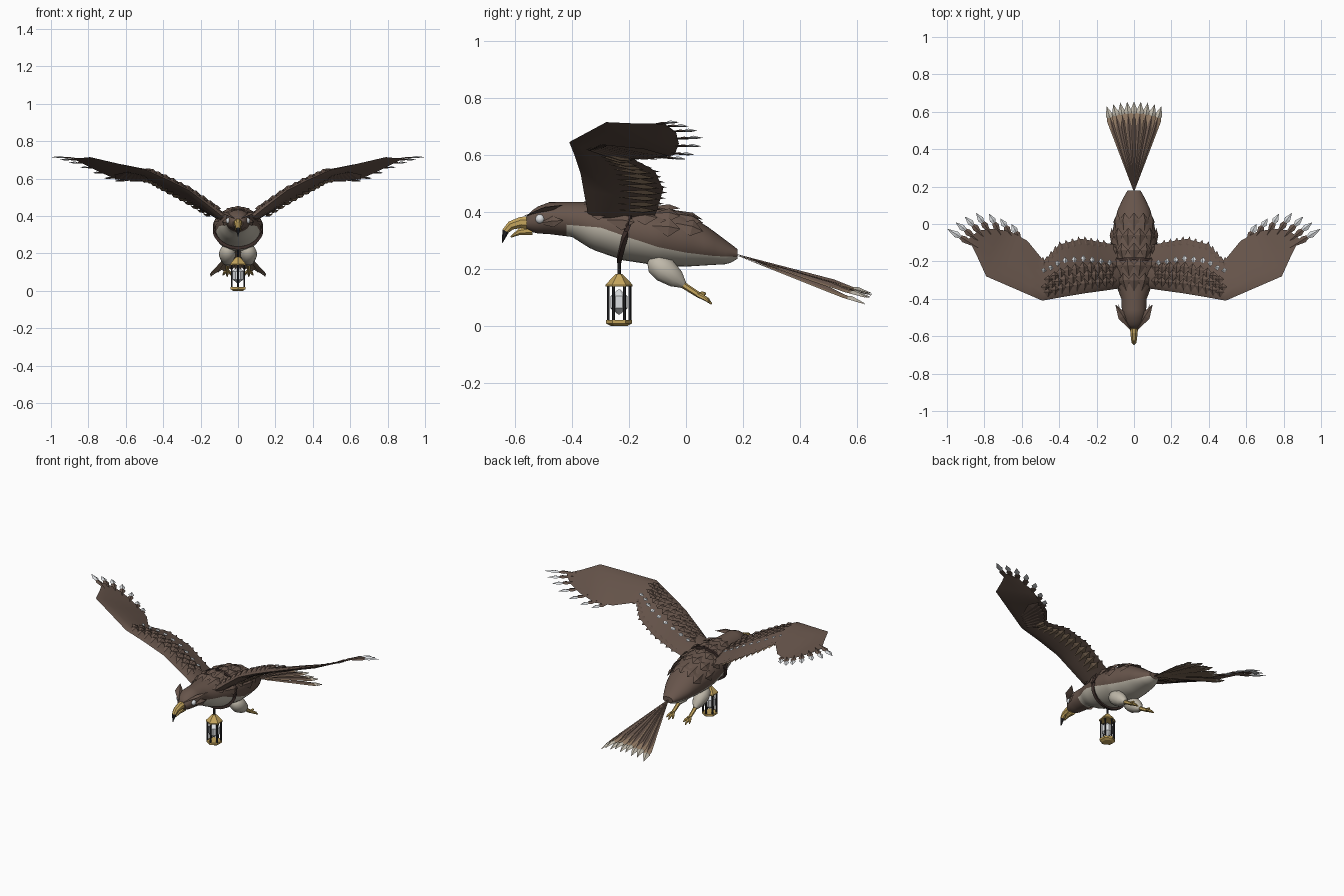
import bpy, bmesh, math
from mathutils import Vector as V, Matrix

if "Cube" in bpy.data.objects:
    bpy.data.objects.remove(bpy.data.objects["Cube"])

COLOURS = {"brown": (.135, .09, .07), "tan": (.27, .185, .12), "cream": (.52, .48, .40),
           "white": (.72, .74, .76), "gold": (.56, .38, .11), "black": (.022, .022, .025),
           "leather": (.05, .03, .026)}
NAMES = list(COLOURS)
BROWN, TAN, CREAM, WHITE, GOLD, BLACK, LEATHER = range(7)
for n, c in COLOURS.items():
    bpy.data.materials.new(n).diffuse_color = (*c, 1)


def finish(bm, name, mirror=False, smooth=None):
    bmesh.ops.recalc_face_normals(bm, faces=bm.faces)
    me = bpy.data.meshes.new(name)
    bm.to_mesh(me)
    bm.free()
    for n in NAMES:
        me.materials.append(bpy.data.materials[n])
    ob = bpy.data.objects.new(name, me)
    bpy.context.collection.objects.link(ob)
    if smooth:
        bpy.ops.object.select_all(action='DESELECT')
        ob.select_set(True)
        bpy.context.view_layer.objects.active = ob
        bpy.ops.object.shade_smooth_by_angle(angle=math.radians(smooth))
    if mirror:
        ob.modifiers.new("mirror", 'MIRROR').use_mirror_merge = False
    return ob


def loft(bm, rings, mat, cap=True):
    """Skin closed rings; mat is an index or a rule (ring, segment) -> index."""
    vs = [[bm.verts.new(p) for p in r] for r in rings]
    n = len(vs[0])
    for i in range(len(vs) - 1):
        for j in range(n):
            k = (j + 1) % n
            f = bm.faces.new((vs[i][j], vs[i][k], vs[i + 1][k], vs[i + 1][j]))
            f.material_index = mat(i, j) if callable(mat) else mat
    if cap:
        for i, r in ((0, vs[0]), (len(vs) - 2, vs[-1])):
            bm.faces.new(r).material_index = mat(i, 0) if callable(mat) else mat


def tube(bm, path, radii, mat, n=8):
    path = [V(p) for p in path]
    rings = []
    for i, p in enumerate(path):
        d = path[min(i + 1, len(path) - 1)] - path[max(i - 1, 0)]
        q = d.to_track_quat('Z', 'Y')
        rings.append([p + q @ V((radii[i] * math.cos(t), radii[i] * math.sin(t), 0))
                      for t in (math.tau * (k + .5) / n for k in range(n))])
    loft(bm, rings, mat)


def feather(bm, base, tip, up, w, h, mat, wide=.6):
    """Kite-shaped vane with a raised ridge."""
    base, tip, up = V(base), V(tip), V(up)
    d = tip - base
    s = d.cross(up).normalized()
    n = s.cross(d).normalized()
    m = base + d * wide
    b, l, t, r, hi, lo = [bm.verts.new(p) for p in
                          (base, m - s * w, tip, m + s * w, m + n * h, m - n * h * .3)]
    for c in (hi, lo):
        for e in ((b, l), (l, t), (t, r), (r, b)):
            bm.faces.new((*e, c)).material_index = mat


def interp(table, x):
    x = min(max(x, table[0][0]), table[-1][0])
    for a, b in zip(table, table[1:]):
        if x <= b[0]:
            t = (x - a[0]) / (b[0] - a[0])
            return [p + (q - p) * t for p, q in zip(a[1:], b[1:])]


# body: y, top, bottom, half width
BODY = [(-.56, .385, .338, .028), (-.53, .415, .325, .05), (-.48, .434, .322, .064),
        (-.40, .435, .312, .068), (-.33, .435, .268, .095), (-.22, .435, .23, .12),
        (-.10, .42, .212, .125), (0, .397, .208, .108), (.08, .345, .213, .086),
        (.15, .293, .217, .052), (.18, .27, .235, .034)]
BELLY = [(-.42, .355), (-.3, .345), (-.2, .31), (-.1, .277), (0, .257), (.1, .245), (.18, .242)]


def body(y, a, grow=0):
    top, bot, hw = interp(BODY, y)
    return V(((hw + grow) * math.sin(a), y, (top + bot) / 2 + ((top - bot) / 2 + grow) * math.cos(a)))


ys = [-.56 + .02 * i for i in range(38)]
rings = []
for y in ys:
    top, bot, hw = interp(BODY, y)
    c = (interp(BELLY, y)[0] - (top + bot) / 2) / ((top - bot) / 2)
    b = math.acos(max(-.9, min(.6, c)))
    angs = [-b + 2 * b * i / 20 for i in range(20)] + [b + (math.tau - 2 * b) * i / 12 for i in range(12)]
    rings.append([body(y, a) for a in angs])
bm = bmesh.new()
loft(bm, rings, lambda i, j: CREAM if j >= 20 and ys[i] > -.43 else BROWN)
finish(bm, "body", smooth=50)

# overlapping back feathers
bm = bmesh.new()
for row in range(5):
    y = -.36 + .08 * row
    count = 6 if row % 2 else 5
    for k in range(count):
        a = (k - (count - 1) / 2) * .5
        out = V((math.sin(a), 0, math.cos(a)))
        feather(bm, body(y, a), body(y + .1, a, .014), out, .034, .012, BROWN)
finish(bm, "back_feathers")

# head details
bm = bmesh.new()
feather(bm, (.015, -.57, .385), (.10, -.43, .425), (-.3, 0, 1), .026, .012, BROWN, .55)
feather(bm, (.05, -.52, .36), (.085, -.43, .37), (1, -.3, .2), .02, .01, BROWN)
finish(bm, "brow_feathers", mirror=True)
bm = bmesh.new()
bmesh.ops.create_icosphere(bm, subdivisions=2, radius=.017, matrix=Matrix.Translation((.049, -.512, .375)))
for f in bm.faces:
    f.material_index = WHITE
finish(bm, "eye", mirror=True, smooth=40)
bm = bmesh.new()
tube(bm, [(0, -.54, .362), (0, -.58, .363), (0, -.615, .352), (0, -.633, .333), (0, -.645, .292)],
     [.026, .021, .017, .013, .002], lambda i, j: BLACK if i == 3 else GOLD)
tube(bm, [(0, -.54, .335), (0, -.585, .33), (0, -.615, .312)], [.018, .012, .003], GOLD)
finish(bm, "beak")

# wing: leading and trailing edge points from shoulder to tip
WING = [((.05, -.34, .37), (.05, -.12, .36)), ((.15, -.355, .45), (.16, -.10, .41)),
        ((.26, -.37, .535), (.28, -.08, .48)), ((.38, -.39, .595), (.40, -.11, .545)),
        ((.49, -.41, .645), (.48, -.20, .59)), ((.64, -.345, .68), (.57, -.09, .588)),
        ((.79, -.28, .715), (.66, -.04, .60)), ((.84, -.17, .71), (.75, -.025, .64)),
        ((.885, -.08, .71), (.83, -.035, .68))]
THICK = [.03, .026, .022, .02, .016, .01, .006, .004, .002]


def wing(s, f, side=0.0):
    """Point at span s (0-8), chord f (0-1); side lifts it to the upper or lower skin."""
    i = min(int(s), 7)
    t = s - i
    le, te = (V(WING[i][k]).lerp(V(WING[i + 1][k]), t) for k in (0, 1))
    th = THICK[i] + (THICK[i + 1] - THICK[i]) * t
    up = V((-.35, 0, .94)) if s < 4 else V((-.2, .2, .95))
    return le.lerp(te, f) + up * th * side * math.sin(math.pi * min(max(f, 0), 1) ** .6)


bm = bmesh.new()
chord = [0, .08, .2, .4, .6, .8, 1]
loft(bm, [[wing(s / 2, f, 1) for f in chord] + [wing(s / 2, f, -.7) for f in chord[-2:0:-1]]
          for s in range(17)], BROWN)
finish(bm, "wing", mirror=True, smooth=35)

# upper arm coverts with a pale spotted row
UP = V((-.4, 0, .92))
bm = bmesh.new()
for row, f in enumerate((.05, .2, .35)):
    for k in range(10):
        s = .7 + (k + .5 * (row % 2)) * .34
        feather(bm, wing(s, f, 1), wing(s + .05, f + .24, 1) + UP * .012, UP, .026, .01, BROWN)
finish(bm, "wing_coverts", mirror=True)
bm = bmesh.new()
for k in range(9):
    s = .85 + k * .4
    f = .52 + .02 * k
    feather(bm, wing(s, f, 1) + UP * .006, wing(s, f + .13, 1) + UP * .012, UP, .016, .006, WHITE, .5)
finish(bm, "wing_spots", mirror=True)

# under-wing and trailing feathers
bm = bmesh.new()
for k in range(12):
    s = .9 + k * .28
    feather(bm, wing(s, .45, -.8), wing(s + .2, .98) - UP * .014, -UP, .024, .008, TAN, .65)
    feather(bm, wing(s, .7), wing(s + .12, 1.06), UP, .022, .006, BROWN, .6)
for k in range(7):
    s = 4.1 + k * .3
    feather(bm, wing(4.1 + k * .1, .25, -1), wing(s, .97) - UP * .008, -UP, .03, .006, BROWN, .65)
finish(bm, "under_wing_feathers", mirror=True)

# primary feathers with pale tips
bm = bmesh.new()
PRIMARIES = [((.60, -.10, .59), (.655, 0, .585)), ((.65, -.07, .605), (.715, .03, .60)),
             ((.71, -.06, .63), (.775, .055, .63)), ((.76, -.06, .655), (.845, .06, .66)),
             ((.80, -.07, .68), (.905, .04, .685)), ((.83, -.09, .70), (.955, .01, .70)),
             ((.83, -.13, .705), (1.0, -.025, .715))]
for a, b in PRIMARIES:
    a, b = V(a), V(b)
    feather(bm, a, a.lerp(b, .75), (-.2, 0, 1), .018, .007, BROWN)
    feather(bm, a.lerp(b, .42), b, (-.2, 0, 1), .017, .009, WHITE, .5)
finish(bm, "primary_feathers", mirror=True)

# tail fan
bm = bmesh.new()
root = V((0, .17, .25))
for k in range(-4, 5):
    u = k / 4
    tip = V((.147 * u, .655 - .025 * u * u, .105 - .03 * u * u + .008 * (k % 2)))
    up = V((.3 * u, .3, 1))
    feather(bm, root, tip, up, .023, .006, TAN, .84)
    feather(bm, root + V((0, 0, .004)), root.lerp(tip, .9) + V((0, 0, .004)), up, .014, .009, BROWN, .8)
    feather(bm, root.lerp(tip, .83), tip + V((0, 0, .003)), up, .021, .01, CREAM, .35)
finish(bm, "tail")

# legs and feet
bm = bmesh.new()
tube(bm, [(.055, -.13, .232), (.055, -.11, .22), (.057, -.075, .196), (.057, -.035, .165), (.057, -.008, .143)],
     [.012, .038, .046, .034, .013], CREAM, 12)
finish(bm, "thigh", mirror=True, smooth=50)
bm = bmesh.new()
tube(bm, [(.057, -.02, .15), (.058, .045, .108)], [.012, .01], GOLD, 6)
for dx, dy, dz in ((-.022, .04, -.026), (0, .05, -.033), (.022, .04, -.026), (0, .03, .004)):
    tube(bm, [(.058, .04, .11), (.058 + dx * .7, .04 + dy * .7, .11 + dz * .55), (.058 + dx, .04 + dy, .11 + dz)],
         [.009, .008, .003], GOLD, 6)
finish(bm, "foot", mirror=True)

# harness strap around the body
bm = bmesh.new()
path = []
for i in range(33):
    a = math.tau * i / 32
    z = body(-.22, a).z
    path.append(body(-.235 + (z - .23) * .24, a, .006))
tube(bm, path, [.011] * 33, LEATHER, 4)
finish(bm, "harness_strap")

# lantern
LY = -.235
bm = bmesh.new()
tube(bm, [(0, LY, 0), (0, LY, .008), (0, LY, .02)], [.03, .045, .045], GOLD, 6)
tube(bm, [(0, LY, .138), (0, LY, .144), (0, LY, .182)], [.048, .048, .012], GOLD, 6)
finish(bm, "lantern_base_and_roof")
bm = bmesh.new()
for k in range(6):
    a = math.tau * (k + .5) / 6
    x, y = .038 * math.cos(a), LY + .038 * math.sin(a)
    tube(bm, [(x, y, .015), (x, y, .142)], [.005, .005], BLACK, 6)
tube(bm, [(0, LY, .175), (0, LY, .235)], [.006, .006], BLACK, 6)
finish(bm, "lantern_posts_and_hanger")
bm = bmesh.new()
tube(bm, [(0, LY, .04), (0, LY, .062), (0, LY, .104), (0, LY, .128)], [.003, .033, .033, .003], WHITE, 8)
finish(bm, "lantern_light")

for m in bpy.data.materials:
    if m.users and not m.is_grease_pencil:
        m.use_nodes = True
        m.node_tree.nodes["Principled BSDF"].inputs["Base Color"].default_value = m.diffuse_color
